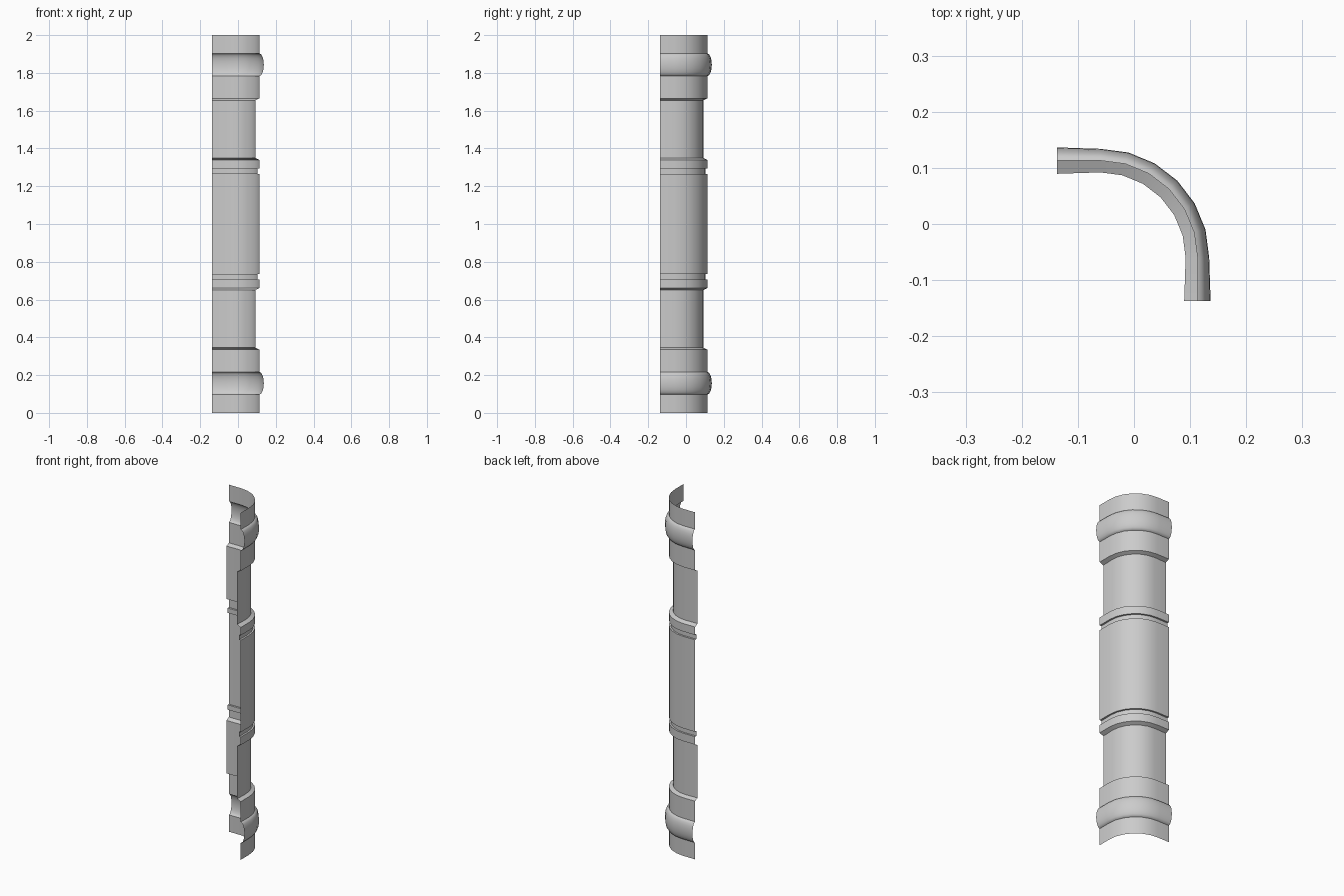
import bpy, bmesh, math

cube = bpy.data.objects.get("Cube")
if cube:
    bpy.data.objects.remove(cube, do_unlink=True)

END = 0.137       # straight flanks stop here
CENTRE = -0.06    # centre of the quarter bend
RADIUS = 0.173    # bend radius of the main wall
STEPS = 6


def plain_material(name, rgb):
    mat = bpy.data.materials.new(name)
    mat.use_nodes = True
    colour = (*rgb, 1.0)
    mat.diffuse_color = colour
    mat.node_tree.nodes["Principled BSDF"].inputs["Base Color"].default_value = colour
    return mat


def bulge(z0, z1, depth, steps=10):
    """Rounded bead between two heights."""
    mid, half = (z0 + z1) / 2, (z1 - z0) / 2
    angles = [math.pi * i / steps for i in range(steps + 1)]
    return [(mid - half * math.cos(a), depth * math.sin(a)) for a in angles]


def wall_path(offset):
    """Plan outline: straight flank, quarter bend, straight flank."""
    flank = CENTRE + RADIUS + offset * 1.12
    pts = [(flank, -END)]
    for i in range(STEPS + 1):
        a = math.pi / 2 * i / STEPS
        r = RADIUS + offset
        pts.append((CENTRE + r * math.cos(a), CENTRE + r * math.sin(a)))
    pts.append((-END, flank))
    return pts


# Lower half of the side profile as (height, offset), mirrored about z = 1
lower = [(0, 0)] + bulge(0.097, 0.217, 0.021) + [
    (0.335, 0), (0.345, -0.021),        # band and chamfer to the neck
    (0.65, -0.021), (0.661, 0),         # neck and chamfer to the ring
    (0.707, 0), (0.707, -0.01),         # ring and groove
    (0.735, -0.01), (0.735, 0),
]
profile = lower + [(2 - z, o) for z, o in reversed(lower)]

# Sweep the profile along the plan outline as an open shell
bm = bmesh.new()
rows = [[bm.verts.new((x, y, z)) for x, y in wall_path(o)] for z, o in profile]
for low, high in zip(rows, rows[1:]):
    for i in range(len(low) - 1):
        bm.faces.new((low[i], low[i + 1], high[i + 1], high[i]))
mesh = bpy.data.meshes.new("corner_trim")
bm.to_mesh(mesh)
bm.free()

trim = bpy.data.objects.new("corner_trim", mesh)
bpy.context.collection.objects.link(trim)
mesh.materials.append(plain_material("light_grey", (0.6, 0.6, 0.6)))

bpy.ops.object.select_all(action='DESELECT')
trim.select_set(True)
bpy.context.view_layer.objects.active = trim
bpy.ops.object.shade_smooth_by_angle(angle=math.radians(35))
